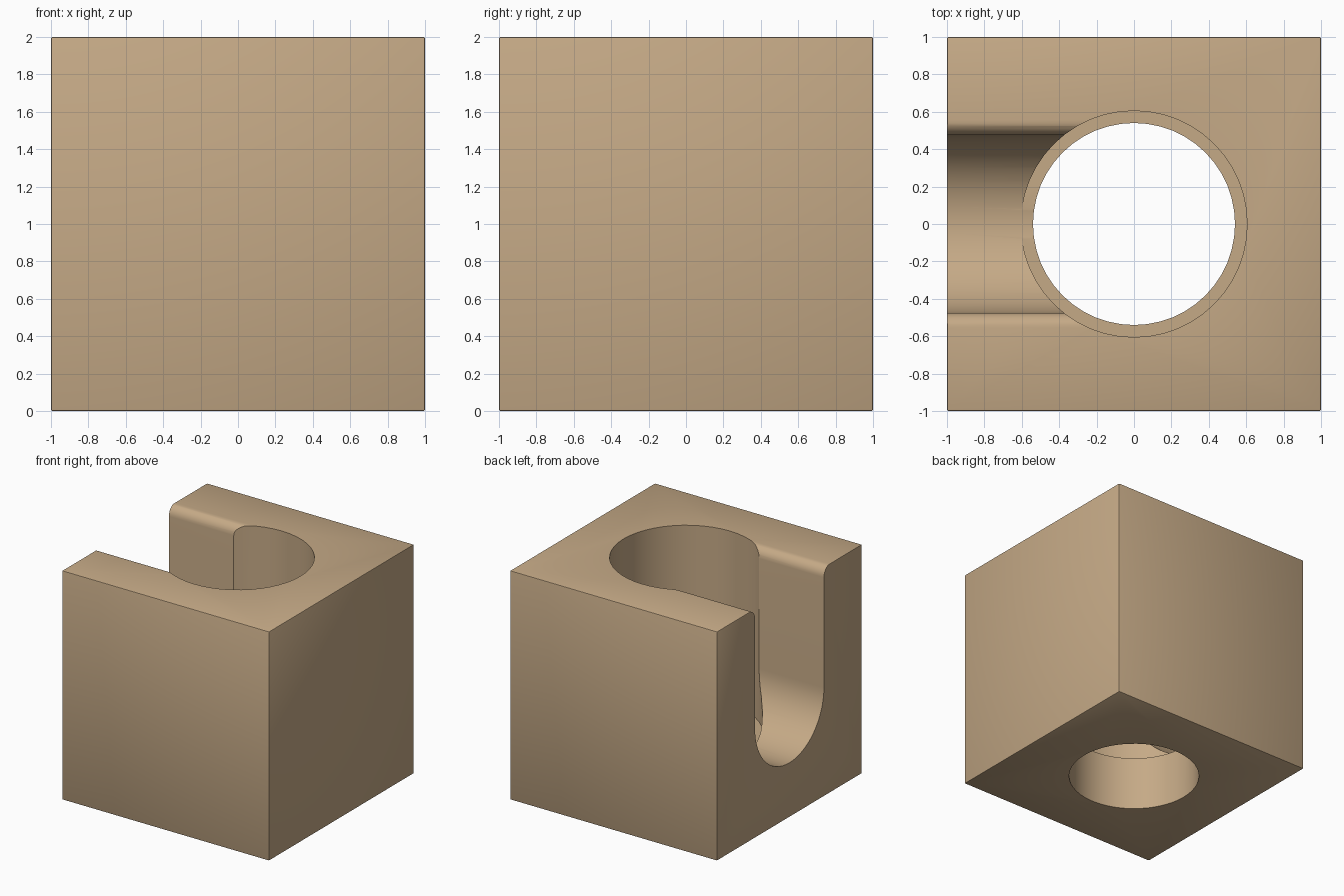
import bpy, bmesh
from math import pi, sin, cos, radians

default = bpy.data.objects.get("Cube")
if default:
    bpy.data.objects.remove(default, do_unlink=True)

tan = bpy.data.materials.new("warm tan")
tan.use_nodes = True
colour = (0.56, 0.40, 0.24, 1)
tan.diffuse_color = colour
tan.node_tree.nodes["Principled BSDF"].inputs["Base Color"].default_value = colour


def make_object(name, bm):
    bmesh.ops.recalc_face_normals(bm, faces=bm.faces)
    mesh = bpy.data.meshes.new(name)
    bm.to_mesh(mesh)
    bm.free()
    mesh.materials.append(tan)
    obj = bpy.data.objects.new(name, mesh)
    bpy.context.collection.objects.link(obj)
    return obj


def extrude_profile(name, points, offset):
    """Close a planar profile and sweep it into a solid."""
    bm = bmesh.new()
    face = bm.faces.new([bm.verts.new(p) for p in points])
    swept = bmesh.ops.extrude_face_region(bm, geom=[face])["geom"]
    verts = [v for v in swept if isinstance(v, bmesh.types.BMVert)]
    bmesh.ops.translate(bm, verts=verts, vec=offset)
    return make_object(name, bm)


def bore(name, radius, bottom, top, sides=48):
    ring = [2 * pi * i / sides for i in range(sides)]
    points = [(radius * cos(a), radius * sin(a), bottom) for a in ring]
    return extrude_profile(name, points, (0, 0, top - bottom))


# Block with finely eased edges
bm = bmesh.new()
bmesh.ops.create_cube(bm, size=2)
bmesh.ops.translate(bm, verts=bm.verts, vec=(0, 0, 1))
bmesh.ops.bevel(bm, geom=bm.edges[:], offset=0.008, segments=2,
                profile=0.5, affect='EDGES')
block = make_object("slotted_block", bm)

# Side slot: round bottom, straight walls, rounded lips at the top
half, centre_z, lip, lip_z = 0.475, 0.95, 0.08, 0.09
steps = 8
right = [(half + lip * (1 - cos(a)), 2 - lip_z + lip_z * sin(a))
         for a in (i * pi / 2 / steps for i in range(steps + 1))]
right.append((half + lip, 2.1))
left = [(-y, z) for y, z in reversed(right)]
arc = [(half * cos(a), centre_z + half * sin(a))
       for a in (pi + i * pi / 32 for i in range(33))]
slot = extrude_profile("slot_cutter",
                       [(-1.1, y, z) for y, z in arc + right + left],
                       (0.9, 0, 0))

# Stepped vertical hole, narrower below the ledge
cutters = [bore("lower_bore_cutter", 0.54, -0.1, 1.0),
           bore("upper_bore_cutter", 0.605, 0.482, 2.2), slot]

bpy.ops.object.select_all(action='DESELECT')
block.select_set(True)
bpy.context.view_layer.objects.active = block
for cutter in cutters:
    cut = block.modifiers.new(cutter.name, 'BOOLEAN')
    cut.operation = 'DIFFERENCE'
    cut.solver = 'EXACT'
    cut.object = cutter
    bpy.ops.object.modifier_apply(modifier=cut.name)
    bpy.data.objects.remove(cutter, do_unlink=True)

bpy.ops.object.shade_smooth_by_angle(angle=radians(30))
